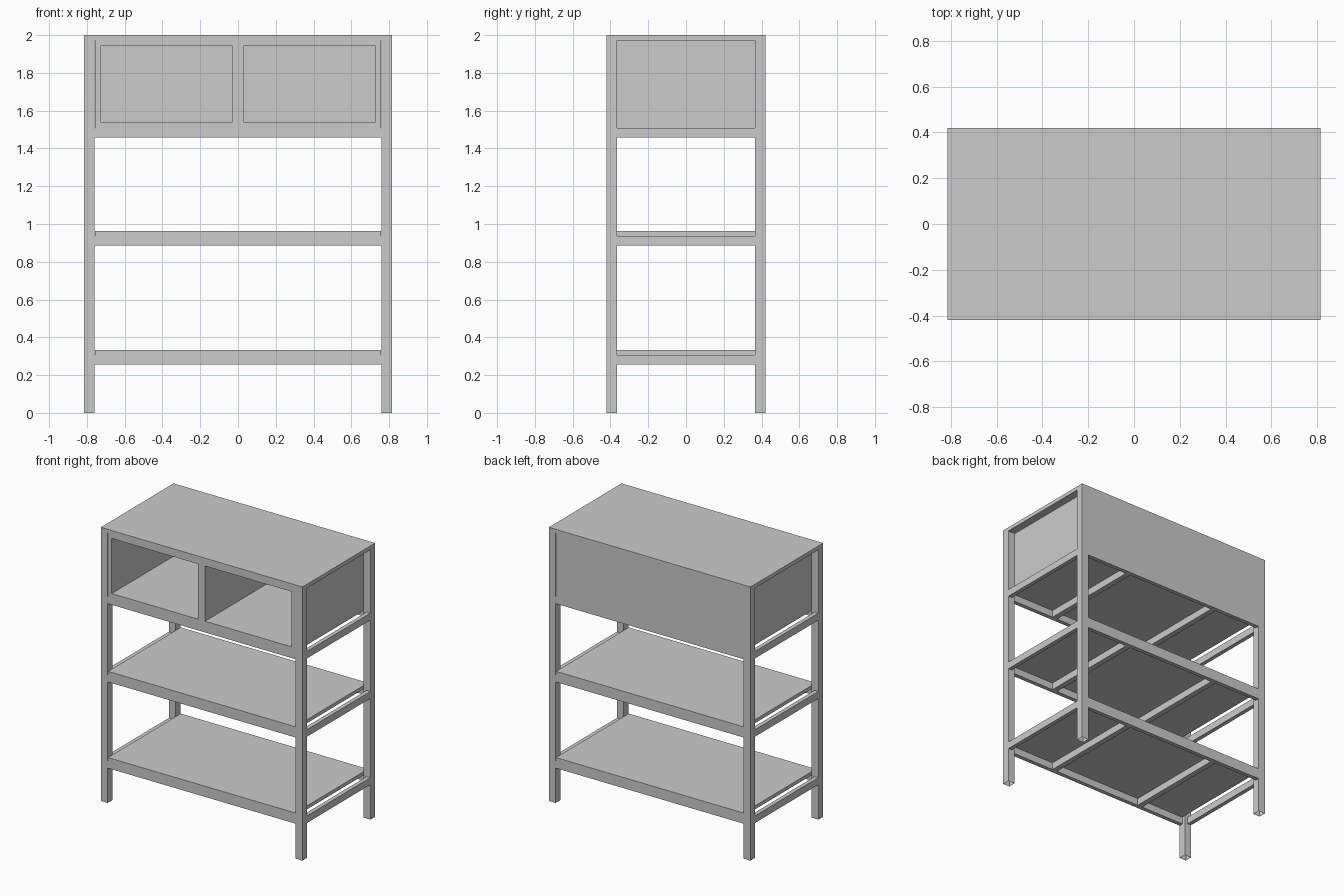
import bpy, bmesh

if "Cube" in bpy.data.objects:
    bpy.data.objects.remove(bpy.data.objects["Cube"])

W, D = 0.815, 0.42          # half width and half depth overall
IX, IY = 0.757, 0.365       # inner limits of the legs
T = 0.03                    # board and rail thickness


def box(name, x, y, z, open_bottom=False):
    """Axis-aligned board given by (min, max) ranges."""
    bm = bmesh.new()
    bmesh.ops.create_cube(bm, size=1)
    for v in bm.verts:
        v.co = [r[0] if c < 0 else r[1] for c, r in zip(v.co, (x, y, z))]
    if open_bottom:
        low = [f for f in bm.faces if f.normal.z < -0.5]
        bmesh.ops.delete(bm, geom=low, context='FACES_ONLY')
    me = bpy.data.meshes.new(name)
    bm.to_mesh(me)
    bm.free()
    ob = bpy.data.objects.new(name, me)
    bpy.context.collection.objects.link(ob)
    return ob


def side(s, a, b):
    """Range a..b mirrored to the side given by sign s."""
    return tuple(sorted((s * a, s * b)))


# Worktop
box("top_board", (-W, W), (-D, D), (1.972, 2.0))

# Legs: square tubes, open at the floor
for sx in (-1, 1):
    for sy in (-1, 1):
        box("leg", side(sx, 0.76, W), side(sy, IY, D), (0, 1.972), True)

# Three rail frames with cross bars
for z in (0.255, 0.885, 1.457):
    zr = (z, z + 0.052)
    for s in (-1, 1):
        box("long_rail", (-0.76, 0.76), side(s, D - T, D), zr)
        box("side_rail", side(s, W - T, W), (-IY, IY), zr)
        box("cross_bar", (s * 0.38 - 0.02, s * 0.38 + 0.02), (-D + T, D - T), zr)

# Two open shelves
for z in (0.307, 0.937):
    box("shelf_board", (-IX, IX), (-D, D), (z, z + 0.026))

# Upper cabinet with two open compartments
z0, z1 = 1.509, 1.972
box("cabinet_floor", (-IX, IX), (-D, D), (z0, z0 + T))
box("cabinet_ceiling", (-IX, IX), (-D, D), (z1 - T, z1))
for s in (-1, 1):
    box("cabinet_side", side(s, IX - T, IX), (-D, D), (z0 + T, z1 - T))
box("cabinet_divider", (-0.028, 0.028), (-D, D - T), (z0 + T, z1 - T))
box("cabinet_back", (-IX + T, IX - T), (D - T, D), (z0 + T, z1 - T))
